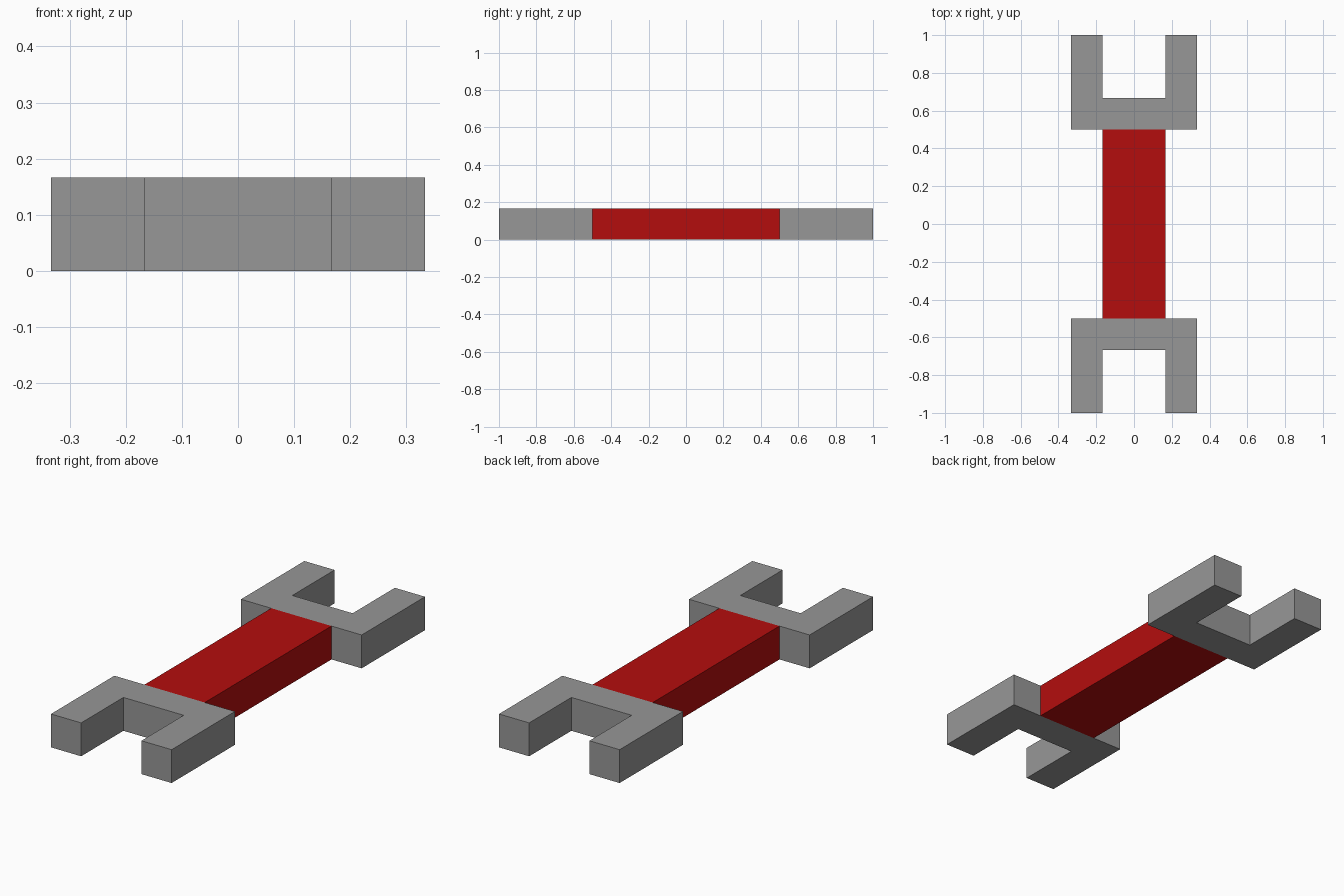
import bpy
import bmesh

cube = bpy.data.objects.get("Cube")
if cube:
    bpy.data.objects.remove(cube, do_unlink=True)

U = 1 / 6  # base unit: jaw thickness and overall height


def make_material(name, rgb):
    mat = bpy.data.materials.new(name)
    mat.use_nodes = True
    mat.diffuse_color = (*rgb, 1)
    bsdf = next(n for n in mat.node_tree.nodes if n.type == 'BSDF_PRINCIPLED')
    bsdf.inputs["Base Color"].default_value = (*rgb, 1)
    return mat


def extrude_outline(name, outline, mat):
    """Flat outline in base units, extruded up from the ground by one unit."""
    bm = bmesh.new()
    face = bm.faces.new([bm.verts.new((x * U, y * U, 0)) for x, y in outline])
    result = bmesh.ops.extrude_face_region(bm, geom=[face])
    top = [v for v in result["geom"] if isinstance(v, bmesh.types.BMVert)]
    bmesh.ops.translate(bm, verts=top, vec=(0, 0, U))
    bmesh.ops.recalc_face_normals(bm, faces=bm.faces)
    mesh = bpy.data.meshes.new(name)
    bm.to_mesh(mesh)
    bm.free()
    mesh.materials.append(mat)
    obj = bpy.data.objects.new(name, mesh)
    bpy.context.collection.objects.link(obj)
    return obj


grey = make_material("steel grey", (0.31, 0.31, 0.31))
red = make_material("handle red", (0.456, 0.004, 0.004))

# Handle bar between the two jaws
extrude_outline("handle", [(-1, -3), (1, -3), (1, 3), (-1, 3)], red)

# U-shaped open jaws, mirrored front to back
jaw = [(-2, 3), (2, 3), (2, 6), (1, 6), (1, 4), (-1, 4), (-1, 6), (-2, 6)]
for name, side in (("back_jaw", 1), ("front_jaw", -1)):
    extrude_outline(name, [(x, y * side) for x, y in jaw], grey)
